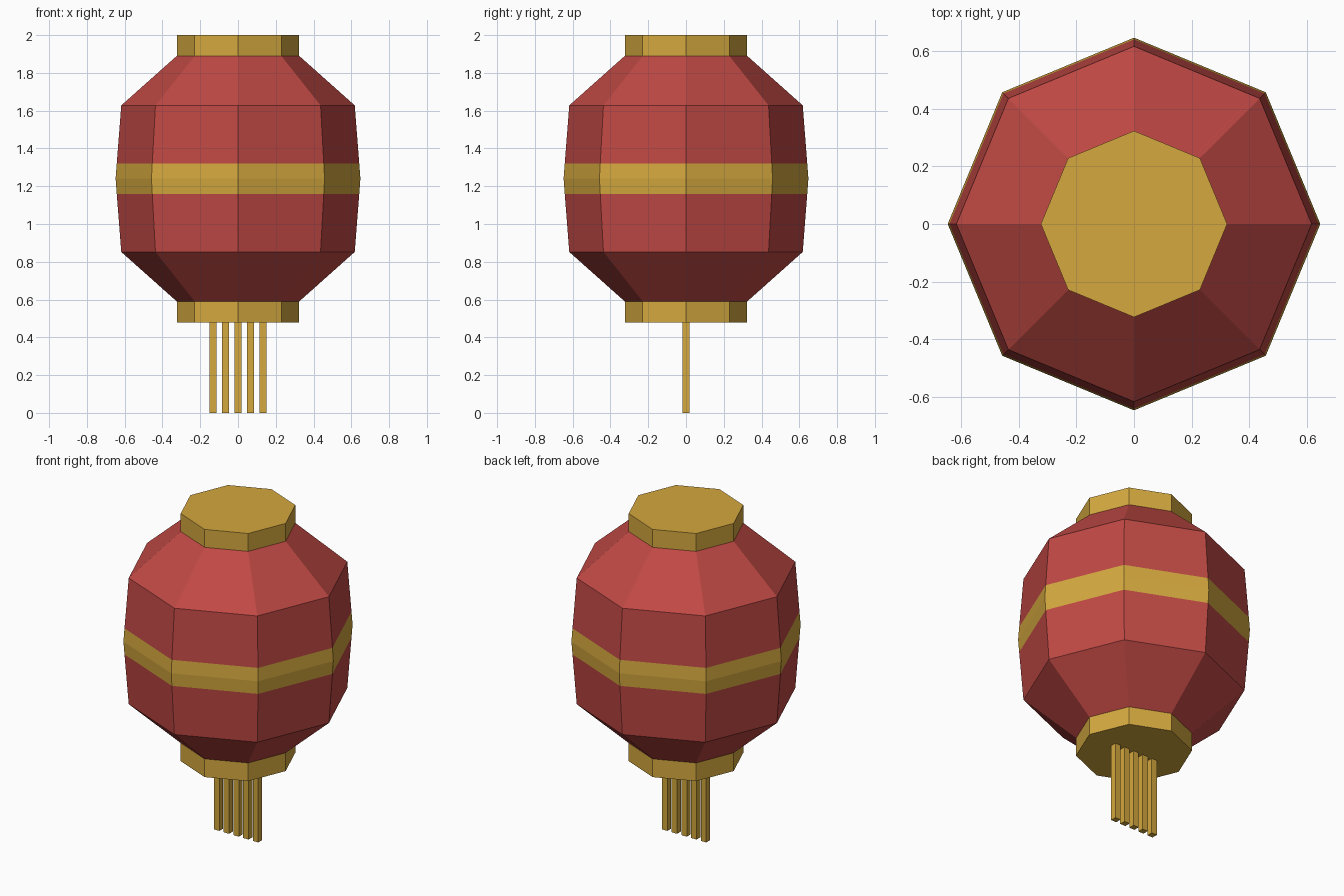
import bpy
import bmesh
from math import cos, sin, pi

cube = bpy.data.objects.get("Cube")
if cube:
    bpy.data.objects.remove(cube, do_unlink=True)

SIDES = 8


def make_material(name, rgb):
    mat = bpy.data.materials.new(name)
    mat.use_nodes = True
    mat.diffuse_color = (*rgb, 1)
    mat.node_tree.nodes["Principled BSDF"].inputs["Base Color"].default_value = (*rgb, 1)
    return mat


red = make_material("lantern red", (0.527, 0.066, 0.058))
gold = make_material("gold", (0.658, 0.392, 0.048))


def finish(name, bm, *materials):
    bmesh.ops.recalc_face_normals(bm, faces=bm.faces[:])
    mesh = bpy.data.meshes.new(name)
    bm.to_mesh(mesh)
    bm.free()
    for mat in materials:
        mesh.materials.append(mat)
    obj = bpy.data.objects.new(name, mesh)
    bpy.context.collection.objects.link(obj)
    return obj


def lathe(name, profile, *materials):
    """Closed octagonal solid from (radius, height) pairs, corners on the axes."""
    bm = bmesh.new()
    rings = [[bm.verts.new((r * cos(2 * pi * i / SIDES), r * sin(2 * pi * i / SIDES), z))
              for i in range(SIDES)] for r, z in profile]
    for low, high in zip(rings, rings[1:]):
        for i in range(SIDES):
            j = (i + 1) % SIDES
            bm.faces.new((low[i], low[j], high[j], high[i]))
    bm.faces.new(rings[0][::-1])
    bm.faces.new(rings[-1])
    return finish(name, bm, *materials)


# Paper body, with a painted gold band around its widest part
MIDDLE, BAND = 1.24, 0.08
half = [(0.648, 0), (0.642, BAND), (0.618, 0.388), (0.324, 0.65)]
profile = [(r, MIDDLE - h) for r, h in reversed(half)] + [(r, MIDDLE + h) for r, h in half[1:]]
body = lathe("lantern_body", profile, red, gold)
for face in body.data.polygons:
    face.material_index = int(abs(face.center.z - MIDDLE) < BAND)

# Gold collars at both ends
for name, bottom, top in (("bottom_collar", 0.478, 0.59), ("top_collar", 1.89, 2.0)):
    lathe(name, [(0.324, bottom), (0.324, top)], gold)

# Row of square tassel strands
WIDTH, LENGTH = 0.037, 0.49
for i in range(5):
    bm = bmesh.new()
    bmesh.ops.create_cube(bm, size=1)
    bmesh.ops.scale(bm, vec=(WIDTH, WIDTH, LENGTH), verts=bm.verts[:])
    strand = finish(f"tassel_strand_{i + 1}", bm, gold)
    strand.location = ((i - 2) * 0.066, 0, LENGTH / 2)
